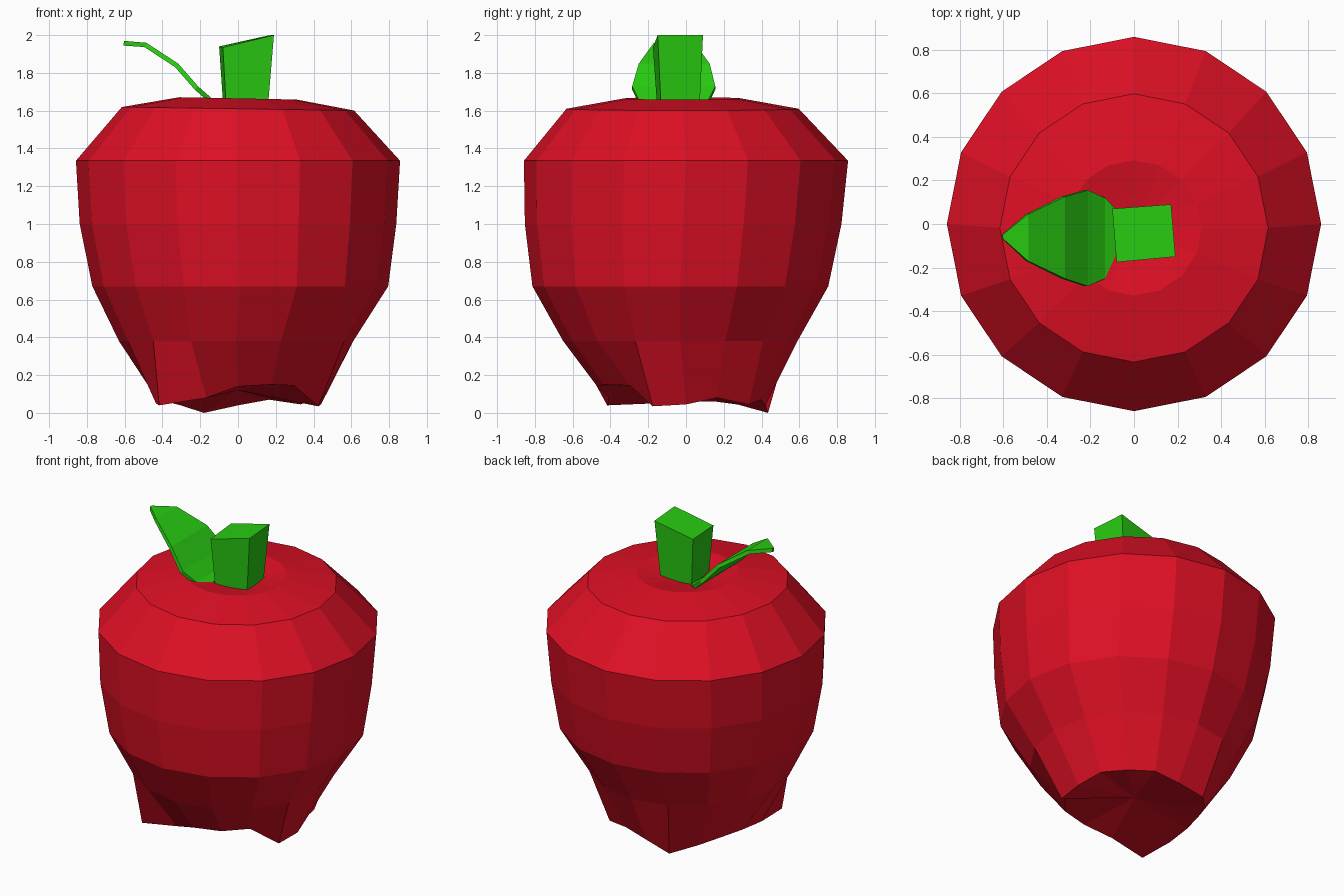
import bpy, bmesh, math

if "Cube" in bpy.data.objects:
    bpy.data.objects.remove(bpy.data.objects["Cube"])

def material(name, rgb):
    m = bpy.data.materials.new(name)
    m.diffuse_color = (*rgb, 1)
    m.use_nodes = True
    m.node_tree.nodes["Principled BSDF"].inputs["Base Color"].default_value = m.diffuse_color
    return m

red = material("red_skin", (0.73, 0.005, 0.018))
green = material("green", (0.022, 0.6, 0.006))

def finish(bm, name, mat):
    bmesh.ops.recalc_face_normals(bm, faces=bm.faces)
    me = bpy.data.meshes.new(name)
    bm.to_mesh(me)
    bm.free()
    me.materials.append(mat)
    ob = bpy.data.objects.new(name, me)
    bpy.context.collection.objects.link(ob)
    return ob

def bridge(bm, a, b):
    n = len(a)
    for i in range(n):
        j = (i + 1) % n
        bm.faces.new((a[i], a[j], b[j], b[i]))

def fan(bm, ring, co):
    c = bm.verts.new(co)
    for i in range(len(ring)):
        bm.faces.new((ring[i], ring[(i + 1) % len(ring)], c))

# apple body: 16-sided rings above a three-lobed base
N = 16
base_r = [.44, .43, .47, .43, .42, .47, .43, .41, .42, .47, .59, .44, .47, .47, .42, .46]
base_z = [.045, .08, .045, .07, .04, 0, .04, .06, .06, .05, .04, .08, .14, .15, .145, .035]
# radius, z, centre x, centre y, slope along x
rings = [(.62, .38, -.01, -.03, 0), (.783, .67, .012, -.03, 0), (.838, 1.0, 0, -.015, 0),
         (.858, 1.335, 0, 0, 0), (.615, 1.61, .0, -.018, -.015), (.31, 1.665, 0, -.018, -.02),
         (.15, 1.635, 0, -.02, 0)]
bm = bmesh.new()
ang = [2 * math.pi * i / N for i in range(N)]
prev = [bm.verts.new((r * math.cos(a), r * math.sin(a), z))
        for a, r, z in zip(ang, base_r, base_z)]
fan(bm, prev, (0, 0, .12))
for r, z, cx, cy, s in rings:
    ring = [bm.verts.new((cx + r * math.cos(a), cy + r * math.sin(a), z + s * r * math.cos(a)))
            for a in ang]
    bridge(bm, prev, ring)
    prev = ring
fan(bm, prev, (0, -.02, 1.61))
finish(bm, "apple_body", red)

# stem: tapered block with a slanted top
bm = bmesh.new()
low = [bm.verts.new((x, y, 1.58)) for x, y in ((-.075, .05), (.135, .07), (.155, -.13), (-.06, -.15))]
top = [bm.verts.new(c) for c in ((-.1, .07, 1.94), (.17, .09, 2), (.19, -.15, 2), (-.08, -.175, 1.935))]
bm.faces.new(low)
bm.faces.new(top)
bridge(bm, low, top)
finish(bm, "stem", green)

# leaf: curved strip, widest near its base (x, z, y min, y max)
strip = [(-.09, 1.625, -.19, .07), (-.14, 1.65, -.25, .12), (-.22, 1.72, -.285, .155),
         (-.325, 1.84, -.25, .125), (-.49, 1.948, -.17, .045), (-.605, 1.957, -.065, -.05)]
bm = bmesh.new()
rows = [(bm.verts.new((x, a, z)), bm.verts.new((x, b, z))) for x, z, a, b in strip]
for p, q in zip(rows, rows[1:]):
    bm.faces.new((p[0], p[1], q[1], q[0]))
leaf = finish(bm, "leaf", green)
mod = leaf.modifiers.new("thickness", 'SOLIDIFY')
mod.thickness = .025
mod.offset = 0
